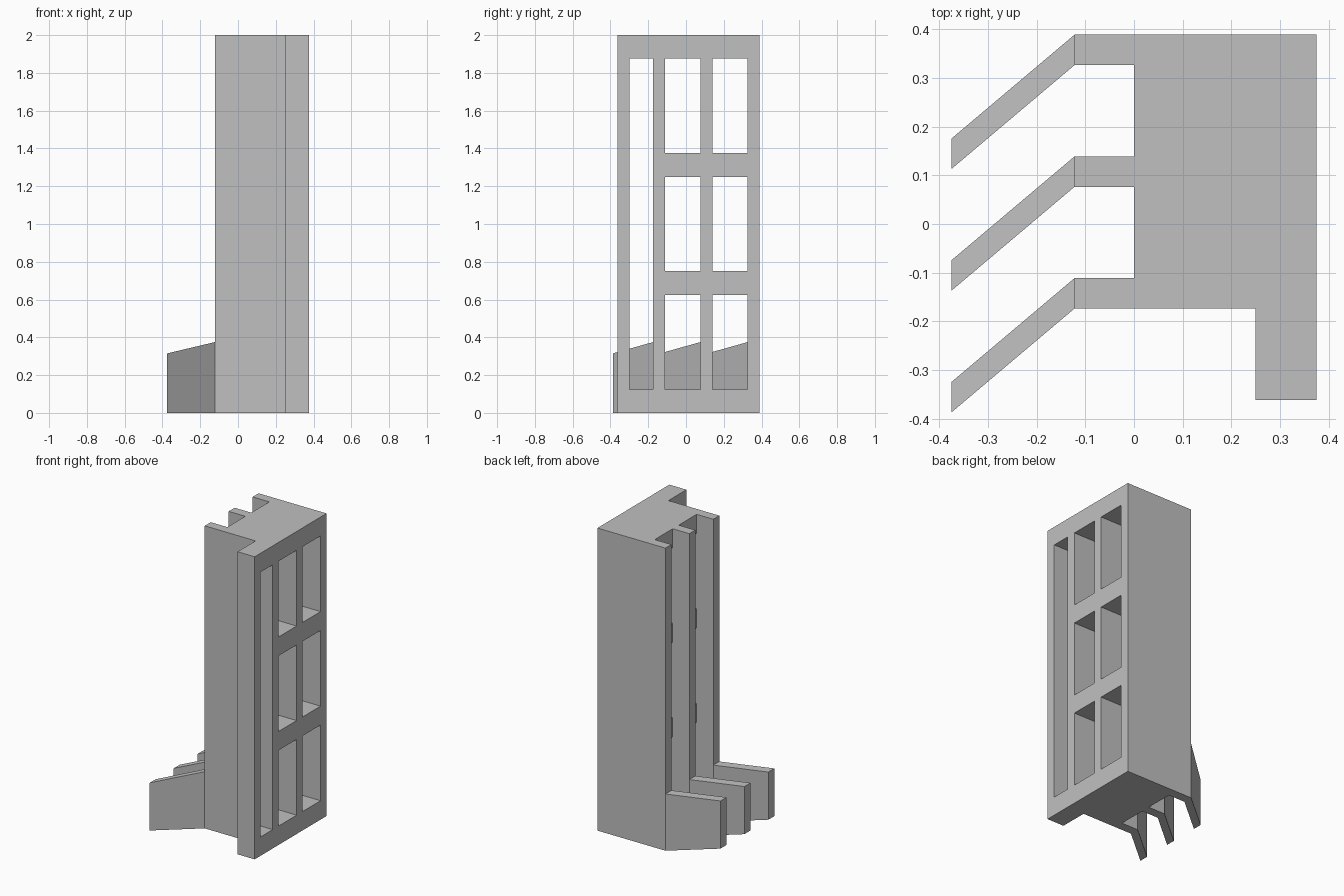
import bpy
import bmesh

cube = bpy.data.objects.get("Cube")
if cube:
    bpy.data.objects.remove(cube, do_unlink=True)

grey = bpy.data.materials.new("plain_grey")
grey.use_nodes = True
COLOUR = (0.53, 0.53, 0.53, 1)
grey.diffuse_color = COLOUR
grey.node_tree.nodes["Principled BSDF"].inputs["Base Color"].default_value = COLOUR

HEIGHT = 2.0
T = 0.0625                      # wall thickness
BAR = 0.125                     # bar height and flange depth
X_FIN, X_CORE, X_FACE = -0.122, 0.0, 0.375
WALLS = [-0.1735, 0.0765, 0.3265]       # front side of each wall
FLANGE_FRONT = -0.3615
BAR_BOTTOMS = [0, 0.625, 1.25, HEIGHT - BAR]


def prism(name, plan, z0, top):
    """Upright solid on a counter-clockwise plan; top gives the height at x."""
    bm = bmesh.new()
    low = [bm.verts.new((x, y, z0)) for x, y in plan]
    high = [bm.verts.new((x, y, top(x))) for x, y in plan]
    bm.faces.new(low[::-1])
    bm.faces.new(high)
    n = len(plan)
    for i in range(n):
        j = (i + 1) % n
        bm.faces.new((low[i], low[j], high[j], high[i]))
    bmesh.ops.recalc_face_normals(bm, faces=bm.faces)
    mesh = bpy.data.meshes.new(name)
    bm.to_mesh(mesh)
    bm.free()
    mesh.materials.append(grey)
    obj = bpy.data.objects.new(name, mesh)
    bpy.context.collection.objects.link(obj)


def box(name, x0, x1, y0, y1, z0, z1):
    prism(name, [(x0, y0), (x1, y0), (x1, y1), (x0, y1)], z0, lambda x: z1)


# Tall walls, each with a low slanting wing at its foot
X_TIP, SWEEP = -0.375, -0.2135


def wing_top(x):
    return 0.375 - 0.06 * (X_FIN - x) / (X_FIN - X_TIP)


for i, y in enumerate(WALLS):
    box(f"wall_{i + 1}", X_FIN, X_FACE, y, y + T, 0, HEIGHT)
    prism(f"wing_{i + 1}", [(X_TIP, y + SWEEP), (X_FIN, y), (X_FIN, y + T),
                            (X_TIP, y + SWEEP + T)], 0, wing_top)

# Cross bars that frame the windows between neighbouring walls
for i, (a, b) in enumerate(zip(WALLS, WALLS[1:])):
    for j, z in enumerate(BAR_BOTTOMS):
        box(f"cross_bar_{i + 1}_{j + 1}", X_CORE, X_FACE, a + T, b, z, z + BAR)

# Front flange: a post with a bar at top and bottom around one tall slot
X_FLANGE = X_FACE - BAR
box("flange_post", X_FLANGE, X_FACE, FLANGE_FRONT, FLANGE_FRONT + T, 0, HEIGHT)
for name, z in (("flange_bottom_bar", 0), ("flange_top_bar", HEIGHT - BAR)):
    box(name, X_FLANGE, X_FACE, FLANGE_FRONT + T, WALLS[0], z, z + BAR)
